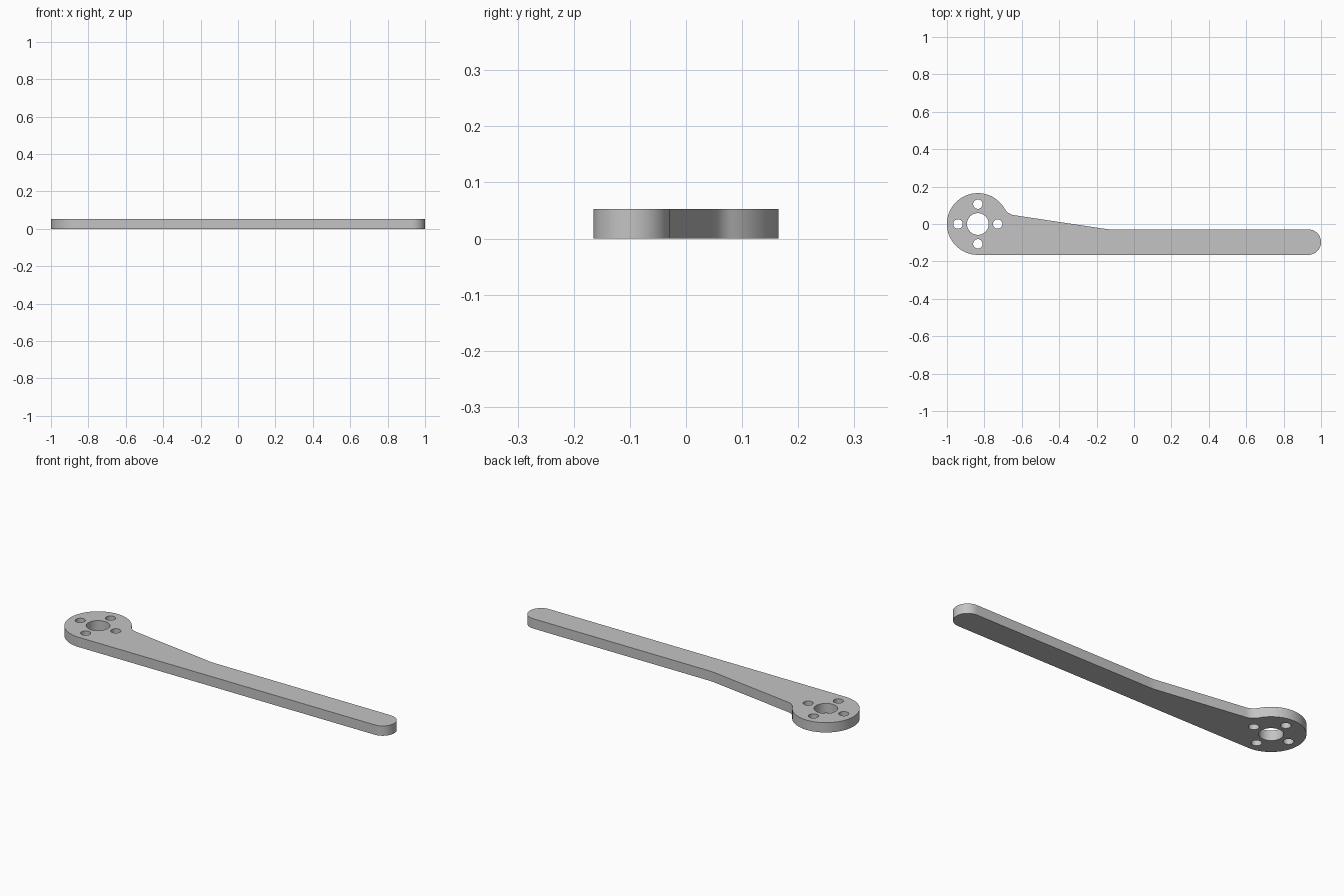
import bpy, bmesh
from math import cos, sin, pi, atan2, sqrt, tan
from mathutils import Vector

cube = bpy.data.objects.get("Cube")
if cube:
    bpy.data.objects.remove(cube, do_unlink=True)

THICK = 0.053
HEAD = Vector((-0.835, 0.0))
HEAD_R = 0.165
BAR_TOP = -0.029
BAR_R = (HEAD_R + BAR_TOP) / 2
FILLET_R = 0.07
BEND_R = 0.3


def arc(center, radius, start, end, steps):
    """Points along an arc, both ends included."""
    return [Vector((center[0] + radius * cos(start + (end - start) * i / steps),
                    center[1] + radius * sin(start + (end - start) * i / steps)))
            for i in range(steps + 1)]


def circle(center, radius, steps):
    return arc(center, radius, 0, 2 * pi, steps)[:-1]


# Sloped neck edge, running down from the head to the bar
bend = Vector((-0.135, BAR_TOP))
slope = (bend - Vector((-0.647, 0.048))).normalized()
normal = Vector((-slope.y, slope.x))
tilt = atan2(slope.y, slope.x)

# Fillet tangent to both the round head and the neck edge
rise = (bend - HEAD).dot(normal) + FILLET_R
run = sqrt((HEAD_R + FILLET_R) ** 2 - rise ** 2)
fillet = HEAD + normal * rise + slope * run
head_angle = atan2(fillet.y - HEAD.y, fillet.x - HEAD.x)

# Soft bend where the neck meets the straight bar
bend_x = bend.x + BEND_R * tan(-tilt / 2)
bend_center = (bend_x, BAR_TOP + BEND_R)

# Outline: bar end, bend, fillet, head
outline = arc((1 - BAR_R, BAR_TOP - BAR_R), BAR_R, -pi / 2, pi / 2, 32)
outline += arc(bend_center, BEND_R, -pi / 2, -pi / 2 + tilt, 5)
outline += arc(fillet, FILLET_R, -pi / 2 + tilt, head_angle - pi, 12)
outline += arc(HEAD, HEAD_R, head_angle, 1.5 * pi, 64)

# Centre bore and four bolt holes
holes = [circle(HEAD, 0.058, 48)]
for k in range(4):
    spot = HEAD + 0.106 * Vector((cos(k * pi / 2), sin(k * pi / 2)))
    holes.append(circle(spot, 0.025, 32))

# Filled, extruded profile
curve = bpy.data.curves.new("lever_arm_profile", "CURVE")
curve.dimensions = "2D"
curve.fill_mode = "BOTH"
curve.extrude = THICK / 2
for loop in [outline] + holes:
    spline = curve.splines.new("POLY")
    spline.points.add(len(loop) - 1)
    for point, p in zip(spline.points, loop):
        point.co = (p.x, p.y, 0, 1)
    spline.use_cyclic_u = True
arm = bpy.data.objects.new("lever_arm", curve)
bpy.context.collection.objects.link(arm)
bpy.ops.object.select_all(action="DESELECT")
arm.select_set(True)
bpy.context.view_layer.objects.active = arm
bpy.ops.object.convert(target="MESH")
arm = bpy.context.object

# Weld caps to walls and stand the part on the ground
bm = bmesh.new()
bm.from_mesh(arm.data)
bmesh.ops.remove_doubles(bm, verts=bm.verts, dist=0.0001)
bmesh.ops.translate(bm, verts=bm.verts, vec=(0, 0, THICK / 2))
bmesh.ops.recalc_face_normals(bm, faces=bm.faces)
bm.to_mesh(arm.data)
bm.free()
bpy.ops.object.shade_smooth_by_angle(angle=pi / 6)

# Plain grey finish
grey = bpy.data.materials.new("plain_grey")
grey.use_nodes = True
colour = (0.55, 0.55, 0.55, 1)
grey.diffuse_color = colour
grey.node_tree.nodes["Principled BSDF"].inputs["Base Color"].default_value = colour
arm.data.materials.clear()
arm.data.materials.append(grey)
